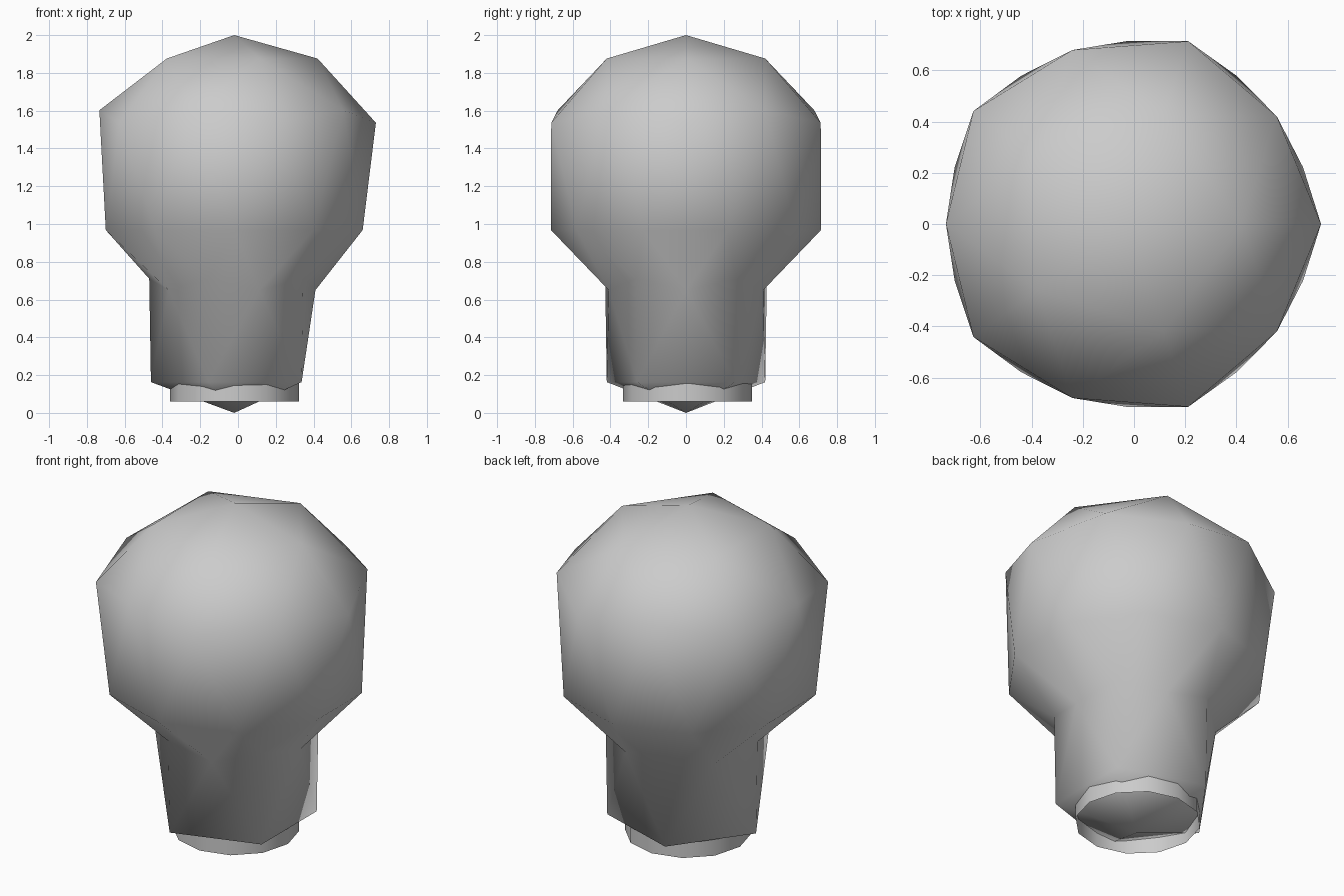
import bpy

if "Cube" in bpy.data.objects:
    bpy.data.objects.remove(bpy.data.objects["Cube"])

# Glass bulb: a 42-point icosphere whose rings are moved to a bulb profile
# unit-sphere ring height -> (radius, z)
PROFILE = [
    (1.0, 0.0, 2.0), (0.851, 0.441, 1.876), (0.526, 0.714, 1.602),
    (0.447, 0.75, 1.536), (0.0, 0.715, 0.968), (-0.447, 0.45, 0.71),
    (-0.526, 0.43, 0.65), (-0.851, 0.441, 0.163), (-1.0, 0.0, 0.0),
]
AXIS_X = -0.02

bpy.ops.mesh.primitive_ico_sphere_add(subdivisions=2, radius=1)
bulb = bpy.context.object
bulb.name = "bulb"
for v in bulb.data.vertices:
    _, radius, z = min(PROFILE, key=lambda p: abs(p[0] - v.co.z))
    ring = (v.co.x ** 2 + v.co.y ** 2) ** 0.5
    scale = radius / ring if ring > 0.001 else 0
    v.co = (AXIS_X + v.co.x * scale, v.co.y * scale, z)
bpy.ops.object.shade_smooth()

# Base collar: open tube around the tip
bpy.ops.mesh.primitive_cylinder_add(
    vertices=12, radius=0.342, depth=0.14, end_fill_type='NOTHING',
    location=(-0.019, 0.008, 0.13))
collar = bpy.context.object
collar.name = "base_collar"
bpy.ops.object.shade_smooth()
